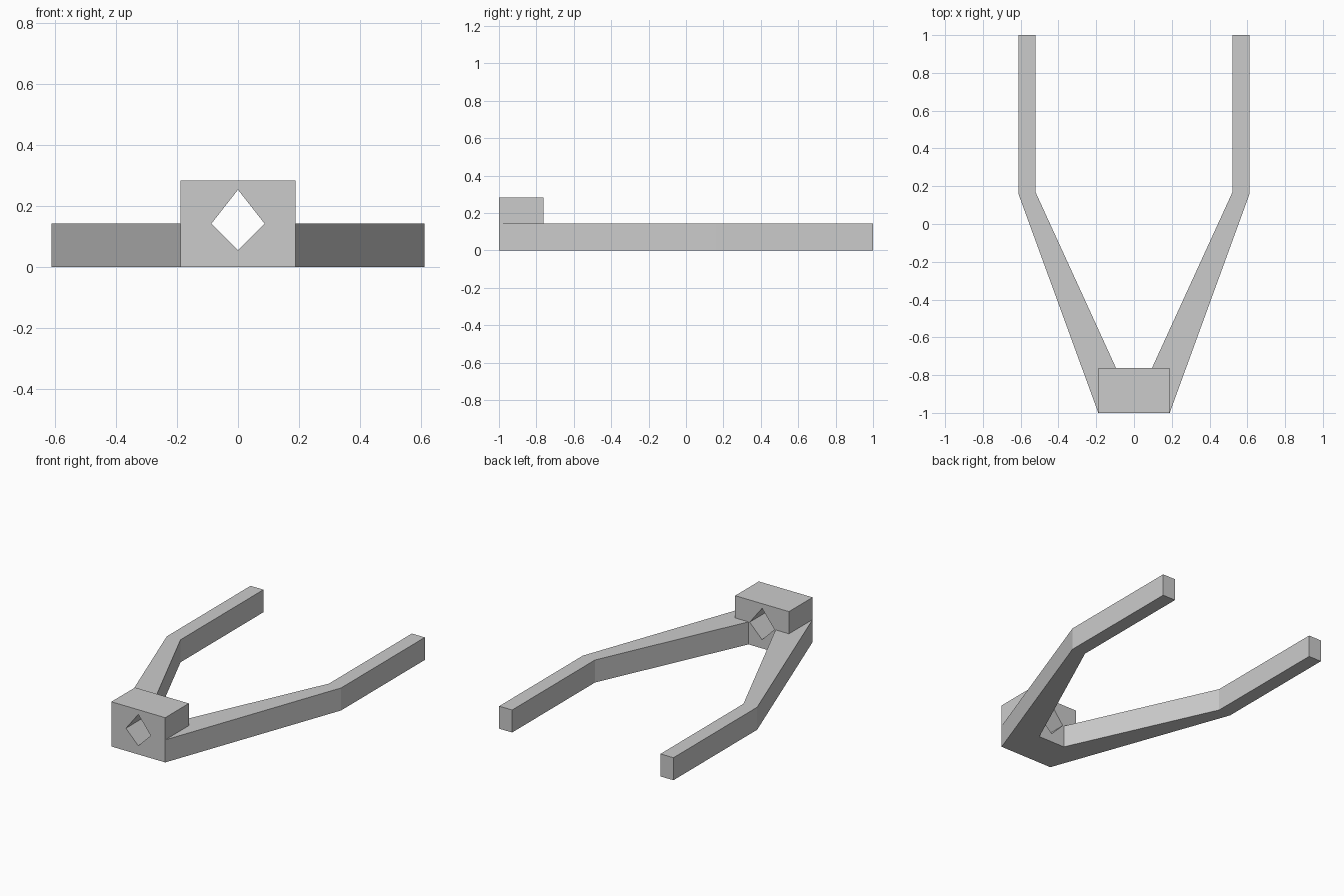
import bpy
import bmesh

cube = bpy.data.objects.get("Cube")
if cube:
    bpy.data.objects.remove(cube, do_unlink=True)

ARM_TOP, HUB_TOP = 0.143, 0.284
FRONT, HUB_BACK, BACK = -1.0, -0.763, 1.0
HUB_X, CROTCH_X = 0.189, 0.095

grey = bpy.data.materials.new("plain grey")
grey.use_nodes = True
colour = (0.6, 0.6, 0.6, 1)
grey.diffuse_color = colour
grey.node_tree.nodes["Principled BSDF"].inputs["Base Color"].default_value = colour


def make_object(name, bm):
    bmesh.ops.recalc_face_normals(bm, faces=bm.faces[:])
    mesh = bpy.data.meshes.new(name)
    bm.to_mesh(mesh)
    bm.free()
    mesh.materials.append(grey)
    obj = bpy.data.objects.new(name, mesh)
    bpy.context.collection.objects.link(obj)
    return obj


def extrude(bm, faces, offset):
    """Extrude faces by an offset and return the moved faces."""
    geom = bmesh.ops.extrude_face_region(bm, geom=faces)["geom"]
    verts = [g for g in geom if isinstance(g, bmesh.types.BMVert)]
    bmesh.ops.translate(bm, verts=verts, vec=offset)
    return [g for g in geom if isinstance(g, bmesh.types.BMFace)]


# Plan outlines: the hub, and one bent arm that is mirrored
hub_side = [(HUB_X, FRONT), (HUB_X, HUB_BACK), (CROTCH_X, HUB_BACK)]
hub = hub_side + [(-x, y) for x, y in reversed(hub_side)]
arm = [(HUB_X, FRONT), (0.612, 0.16), (0.612, BACK), (0.521, BACK),
       (0.521, 0.168), (CROTCH_X, HUB_BACK), (HUB_X, HUB_BACK)]
mirrored_arm = [(-x, y) for x, y in reversed(arm)]

# Forked body: raise the whole plan, then raise the hub further
bm = bmesh.new()
for outline in (hub, arm, mirrored_arm):
    bm.faces.new([bm.verts.new((x, y, 0)) for x, y in outline])
bmesh.ops.remove_doubles(bm, verts=bm.verts[:], dist=0.001)
bmesh.ops.recalc_face_normals(bm, faces=bm.faces[:])
tops = extrude(bm, bm.faces[:], (0, 0, ARM_TOP))
hub_top = [f for f in tops if abs(f.calc_center_median().x) < 0.01]
extrude(bm, hub_top, (0, 0, HUB_TOP - ARM_TOP))
body = make_object("forked_body", bm)

# Diamond hole running through the hub from front to back
bm = bmesh.new()
diamond = [(0, 0.055), (0.087, ARM_TOP), (0, 0.254), (-0.087, ARM_TOP)]
face = bm.faces.new([bm.verts.new((x, FRONT - 0.1, z)) for x, z in diamond])
extrude(bm, [face], (0, 0.5, 0))
cutter = make_object("hole_cutter", bm)
cutter.hide_render = True

cut = body.modifiers.new("diamond_hole", 'BOOLEAN')
cut.operation = 'DIFFERENCE'
cut.solver = 'EXACT'
cut.object = cutter
bpy.context.view_layer.objects.active = body
bpy.ops.object.modifier_apply(modifier=cut.name)
bpy.data.objects.remove(cutter, do_unlink=True)
